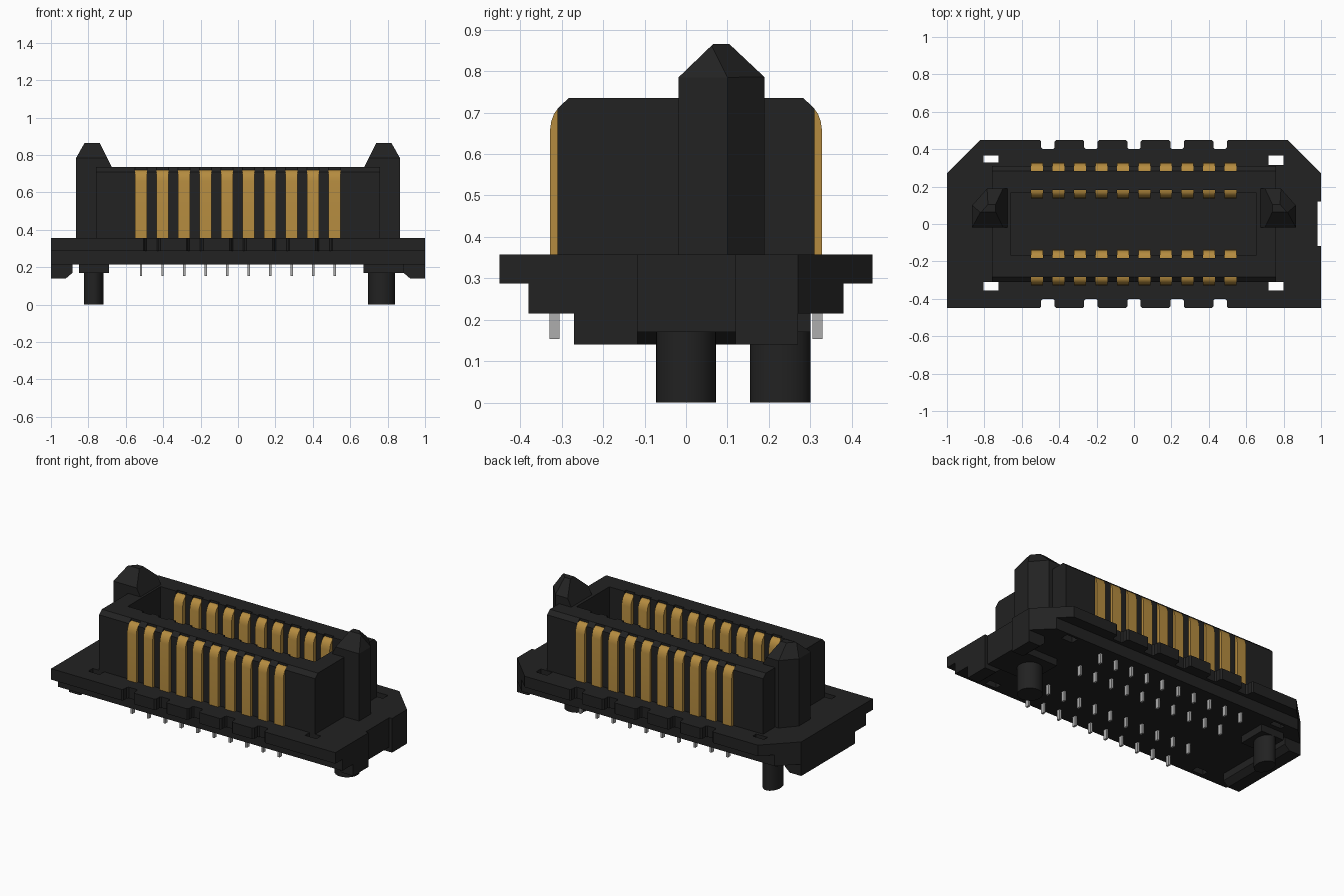
import bpy, bmesh, math
from mathutils import Vector

if "Cube" in bpy.data.objects:
    bpy.data.objects.remove(bpy.data.objects["Cube"])


def material(name, rgb):
    m = bpy.data.materials.new(name)
    m.diffuse_color = (*rgb, 1)
    m.use_nodes = True
    m.node_tree.nodes["Principled BSDF"].inputs["Base Color"].default_value = m.diffuse_color
    return m


BLACK = material("black plastic", (0.016, 0.016, 0.016))
GOLD = material("gold contact", (0.46, 0.26, 0.05))
SILVER = material("silver pin", (0.42, 0.42, 0.42))


def add_prism(bm, pts, axis, lo, hi):
    """Extrude a 2D outline along an axis, from lo to hi."""
    def place(p, d):
        return {'x': (d, p[0], p[1]), 'y': (p[0], d, p[1]), 'z': (p[0], p[1], d)}[axis]
    a = [bm.verts.new(place(p, lo)) for p in pts]
    b = [bm.verts.new(place(p, hi)) for p in pts]
    n = len(pts)
    bm.faces.new(a[::-1])
    bm.faces.new(b)
    for i in range(n):
        bm.faces.new((a[i], a[(i + 1) % n], b[(i + 1) % n], b[i]))


def add_box(bm, x0, x1, y0, y1, z0, z1):
    add_prism(bm, [(x0, y0), (x1, y0), (x1, y1), (x0, y1)], 'z', z0, z1)


def finish(bm, name, mat, smooth=False):
    bmesh.ops.recalc_face_normals(bm, faces=bm.faces[:])
    mesh = bpy.data.meshes.new(name)
    bm.to_mesh(mesh)
    bm.free()
    ob = bpy.data.objects.new(name, mesh)
    bpy.context.collection.objects.link(ob)
    mesh.materials.append(mat)
    if smooth:
        bpy.ops.object.select_all(action='DESELECT')
        bpy.context.view_layer.objects.active = ob
        ob.select_set(True)
        bpy.ops.object.shade_smooth_by_angle(angle=math.radians(30))
    return ob


def boxes(name, mat, dims):
    bm = bmesh.new()
    for d in dims:
        add_box(bm, *d)
    return finish(bm, name, mat)


def cut(ob, dims):
    """Subtract a set of separate boxes."""
    cutter = boxes(ob.name + "_cutter", BLACK, dims)
    cutter.hide_render = True
    mod = ob.modifiers.new("cut", 'BOOLEAN')
    mod.operation, mod.solver, mod.object = 'DIFFERENCE', 'EXACT', cutter
    bpy.context.view_layer.objects.active = ob
    bpy.ops.object.modifier_apply(modifier=mod.name)
    bpy.data.objects.remove(cutter)


PITCH_X = [-0.5185 + 0.115 * i for i in range(10)]
NOTCH_X = [-0.46 + 0.23 * i for i in range(5)]
HW = 0.0325  # half contact width

# Holes and end slot shared by the base layers
HOLES = [(-0.805, -0.725, 0.33, 0.365, 0, 1), (0.72, 0.80, 0.315, 0.365, 0, 1),
         (-0.805, -0.725, -0.355, -0.31, 0, 1), (0.72, 0.80, -0.355, -0.31, 0, 1),
         (0.98, 1.1, -0.117, 0.12, 0, 1)]


def notched_edge(s):
    """Points along one long edge, left to right, with notches."""
    pts = []
    for c in NOTCH_X:
        for dx, y in ((-.045, .45), (-.036, .44), (-.036, .41), (-.028, .40),
                      (.028, .40), (.036, .41), (.036, .44), (.045, .45)):
            pts.append((c + dx, s * y))
    return pts


# Upper flange with notched long edges and two cut corners
bm = bmesh.new()
outline = [(-1, -0.45)] + notched_edge(-1) + [(1, -0.45), (1, 0.27), (0.82, 0.45)]
outline += notched_edge(1)[::-1] + [(-0.82, 0.45), (-1, 0.27)]
add_prism(bm, outline, 'z', 0.287, 0.357)
cut(finish(bm, "upper_flange", BLACK), HOLES)

# Lower flange
bm = bmesh.new()
add_prism(bm, [(-1, -0.38), (1, -0.38), (1, 0.27), (0.89, 0.38), (-0.89, 0.38), (-1, 0.27)],
          'z', 0.215, 0.287)
cut(finish(bm, "lower_flange", BLACK), HOLES)

# End feet with a sloped inner edge
for s, name in ((-1, "left_foot"), (1, "right_foot")):
    bm = bmesh.new()
    foot = [(s * 1, 0.215), (s * 1, 0.14), (s * 0.92, 0.14), (s * 0.885, 0.17), (s * 0.885, 0.215)]
    spans = [(-0.27, 0.27)] if s < 0 else [(-0.27, -0.117), (0.12, 0.27)]
    for y0, y1 in spans:
        add_prism(bm, foot, 'y', y0, y1)
    finish(bm, name, BLACK)

# Pads and locating posts
boxes("post_pads", BLACK, [(0.67, 0.98, -0.117, 0.12, 0.17, 0.215),
                           (-0.85, -0.69, 0.12, 0.30, 0.17, 0.215)])
for name, cx, cy, rx, ry in (("right_post", 0.768, 0, 0.0725, 0.0725),
                             ("left_post", -0.772, 0.2275, 0.0525, 0.0725)):
    bm = bmesh.new()
    ring = [(cx + rx * math.cos(i * math.tau / 32), cy + ry * math.sin(i * math.tau / 32))
            for i in range(32)]
    add_prism(bm, ring, 'z', 0, 0.19)
    finish(bm, name, BLACK, True)

# Housing with chamfered long top edges, open cavity and contact slots
bm = bmesh.new()
add_prism(bm, [(-0.31, 0.357), (0.31, 0.357), (0.31, 0.71), (0.283, 0.735),
               (-0.283, 0.735), (-0.31, 0.71)], 'x', -0.76, 0.76)
housing = finish(bm, "housing", BLACK)
cut(housing, [(-0.66, 0.655, -0.165, 0.165, 0.3, 1)])
slots = []
for x in PITCH_X:
    for y0, y1 in ((0.283, 0.4), (0.1, 0.182)):
        slots.append((x - HW, x + HW, y0, y1, 0.4, 1))
        slots.append((x - HW, x + HW, -y1, -y0, 0.4, 1))
cut(housing, slots)

# Guide towers at both ends, with tapered tips
for s, name in ((-1, "left_guide_tower"), (1, "right_guide_tower")):
    bm = bmesh.new()
    plan = [(0.66, -0.018), (0.865, -0.018), (0.865, 0.1), (0.785, 0.19), (0.66, 0.19)]
    add_prism(bm, plan, 'z', 0.357, 0.865)
    for co, no in (((0.865, 0, 0.785), (0.08, 0, 0.045)), ((0.675, 0, 0.735), (-0.13, 0, 0.065)),
                   ((0, -0.018, 0.785), (0, -0.08, 0.083)), ((0, 0.19, 0.785), (0, 0.08, 0.085)),
                   ((0.865, 0.1, 0.785), (0.75, 0.66, 0.75))):
        geom = bm.verts[:] + bm.edges[:] + bm.faces[:]
        bmesh.ops.bisect_plane(bm, geom=geom, plane_co=Vector(co), plane_no=Vector(no).normalized(),
                               clear_outer=True)
        bmesh.ops.holes_fill(bm, edges=[e for e in bm.edges if e.is_boundary])
    for v in bm.verts:
        v.co.x *= s
    finish(bm, name, BLACK)

# Gold contacts with rounded tops on both faces of both walls
PROFILE = [(0.283, 0.357), (0.328, 0.357), (0.328, 0.66), (0.325, 0.68), (0.318, 0.698),
           (0.308, 0.711), (0.297, 0.718), (0.283, 0.72)]
bm = bmesh.new()
for x in PITCH_X:
    for s in (-1, 1):
        add_prism(bm, [(s * y, z) for y, z in PROFILE], 'x', x - HW, x + HW)
        add_prism(bm, [(s * (0.465 - y), z) for y, z in PROFILE], 'x', x - HW, x + HW)
finish(bm, "contacts", GOLD, True)

# Four rows of solder pins
boxes("solder_pins", SILVER, [(x - 0.0065, x + 0.0065, y - 0.012, y + 0.012, 0.153, 0.22)
                              for x in PITCH_X for y in (-0.317, -0.14, 0.14, 0.317)])
